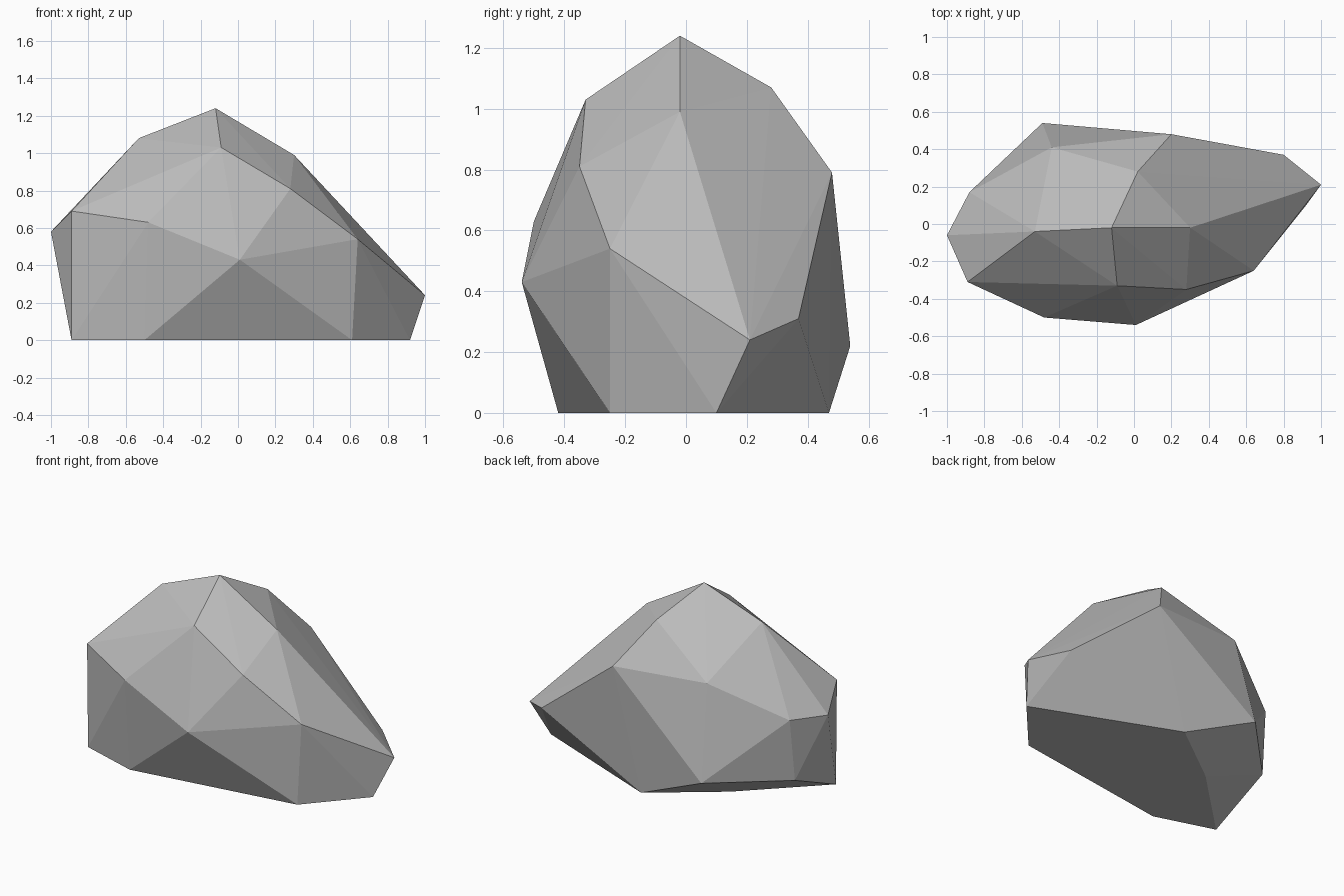
import bpy
import bmesh

cube = bpy.data.objects.get("Cube")
if cube:
    bpy.data.objects.remove(cube, do_unlink=True)


def make_material(name, colour):
    material = bpy.data.materials.new(name)
    material.use_nodes = True
    material.diffuse_color = colour
    shader = material.node_tree.nodes["Principled BSDF"]
    shader.inputs["Base Color"].default_value = colour
    shader.inputs["Roughness"].default_value = 0.9
    return material


def build_hull(name, corners, material):
    """Wrap a faceted convex skin around a few corner points."""
    bm = bmesh.new()
    for corner in corners:
        bm.verts.new(corner)
    hull = bmesh.ops.convex_hull(bm, input=bm.verts[:])
    loose = set(hull["geom_interior"]) | set(hull["geom_unused"])
    loose_verts = [v for v in loose if isinstance(v, bmesh.types.BMVert)]
    bmesh.ops.delete(bm, geom=loose_verts, context="VERTS")
    bmesh.ops.recalc_face_normals(bm, faces=bm.faces[:])
    for face in bm.faces:
        face.smooth = False
    mesh = bpy.data.meshes.new(name)
    bm.to_mesh(mesh)
    bm.free()
    mesh.materials.append(material)
    rock = bpy.data.objects.new(name, mesh)
    bpy.context.collection.objects.link(rock)
    return rock


# Flat footprint on the ground
footprint = [(x, y, 0) for x, y in (
    (-.89, -.3), (-.5, -.42), (.61, -.25), (.92, .1), (0, .47), (-.43, .15))]

# Low bulges around the sides
low_bulges = [(1, .21, .24), (.8, .37, .31), (-.49, .54, .22),
              (-.89, .13, .19), (.01, -.54, .43)]

# Shoulders half way up
shoulders = [(.64, -.25, .54), (-.48, -.5, .63), (-.89, -.31, .69),
             (-1, -.06, .58), (-.88, .17, .6), (-.44, .41, .82),
             (.2, .48, .79), (.28, -.35, .81)]

# Peak and the corners just beneath it
crown = [(-.12, -.02, 1.24), (-.09, -.33, 1.03), (.3, -.02, .99),
         (.02, .28, 1.07), (-.53, -.04, 1.08)]

stone = make_material("stone grey", (0.5, 0.5, 0.5, 1))
build_hull("rock", footprint + low_bulges + shoulders + crown, stone)
